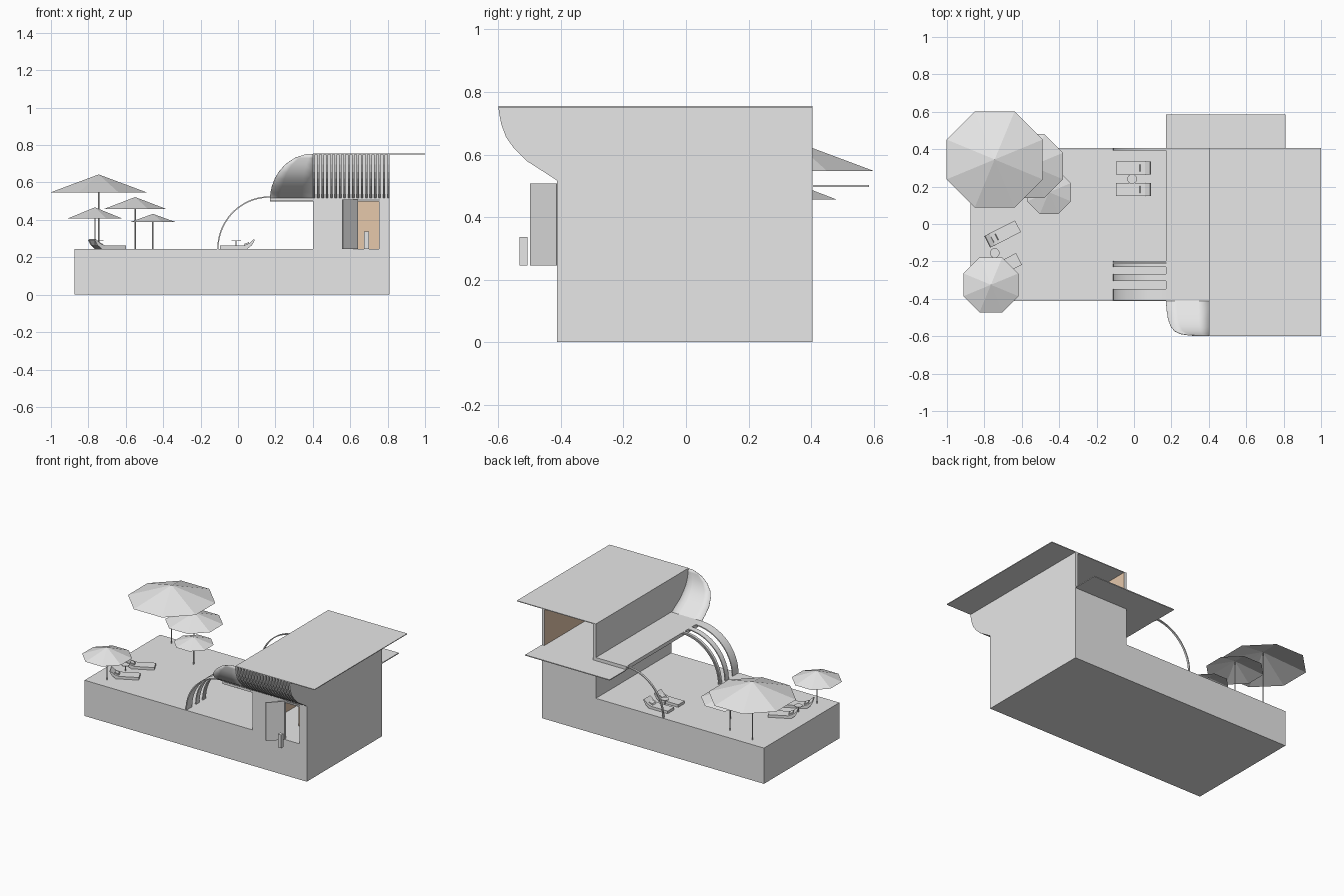
import bpy, bmesh, math
from mathutils import Matrix, Vector

cube = bpy.data.objects.get("Cube")
if cube:
    bpy.data.objects.remove(cube)


def material(name, rgb):
    m = bpy.data.materials.new(name)
    m.use_nodes = True
    m.diffuse_color = (*rgb, 1)
    m.node_tree.nodes["Principled BSDF"].inputs["Base Color"].default_value = (*rgb, 1)
    return m


GREY = material("pale grey", (0.8, 0.8, 0.8))
TAN = material("warm tan", (0.79, 0.58, 0.41))


def finish(name, bm, smooth=False):
    bmesh.ops.recalc_face_normals(bm, faces=bm.faces)
    me = bpy.data.meshes.new(name)
    bm.to_mesh(me)
    bm.free()
    ob = bpy.data.objects.new(name, me)
    bpy.context.collection.objects.link(ob)
    me.materials.append(GREY)
    me.materials.append(TAN)
    if smooth:
        bpy.ops.object.select_all(action='DESELECT')
        ob.select_set(True)
        bpy.context.view_layer.objects.active = ob
        bpy.ops.object.shade_smooth_by_angle(angle=math.radians(35))
    return ob


def box(name, x, y, z, tan=None):
    """Box from ranges; the face pointing along tan gets the tan colour."""
    bm = bmesh.new()
    bmesh.ops.create_cube(bm, size=1)
    for v in bm.verts:
        v.co = [(r[0] + r[1]) / 2 + c * (r[1] - r[0]) for c, r in zip(v.co, (x, y, z))]
    ob = finish(name, bm)
    if tan:
        for p in ob.data.polygons:
            p.material_index = int(p.normal.dot(Vector(tan)) > 0.9)
    return ob


def prism(name, pts, axis, a, b, smooth=False):
    """Extrude a 2D profile along x (yz points) or along y (xz points)."""
    bm = bmesh.new()
    put = (lambda p, t: (t, p[0], p[1])) if axis == 'x' else (lambda p, t: (p[0], t, p[1]))
    face = bm.faces.new([bm.verts.new(put(p, a)) for p in pts])
    out = bmesh.ops.extrude_face_region(bm, geom=[face])["geom"]
    shift = Vector(put((0, 0), b - a))
    bmesh.ops.translate(bm, vec=shift, verts=[g for g in out if isinstance(g, bmesh.types.BMVert)])
    return finish(name, bm, smooth)


def cylinder(name, x, y, z0, z1, r, sides=12):
    bm = bmesh.new()
    bmesh.ops.create_cone(bm, cap_ends=True, segments=sides, radius1=r, radius2=r, depth=z1 - z0,
                          matrix=Matrix.Translation((x, y, (z0 + z1) / 2)))
    return finish(name, bm, True)


FLOOR, TOP, FRONT, BACK = 0.245, 0.755, -0.412, 0.405
L, R = 0.4, 0.81

# Plinth and house walls
box("plinth", (-0.875, R), (FRONT, BACK), (0, FLOOR))
box("left_house_wall", (R - 0.02, R), (FRONT, BACK), (FLOOR, TOP), (-1, 0, 0))
box("right_house_wall", (L, L + 0.02), (FRONT, BACK), (FLOOR, TOP), (1, 0, 0))
box("back_wall", (L, R), (BACK - 0.02, BACK), (FLOOR, 0.5), (0, -1, 0))
WALL = (FRONT, FRONT + 0.02)
box("front_wall_beside_door", (L, 0.64), WALL, (FLOOR, 0.51))
box("front_wall_corner", (0.755, R), WALL, (FLOOR, 0.51))
box("front_wall_upper", (L, R), WALL, (0.51, TOP))
box("room_partition", (0.6, 0.79), (-0.2, -0.19), (FLOOR, 0.5), (0, -1, 0))

# Open door and small post beside it
door = box("open_door", (-0.117, 0), (-0.004, 0.004), (FLOOR, 0.508))
door.matrix_world = Matrix.Translation((0.64, FRONT, 0)) @ Matrix.Rotation(math.radians(46), 4, 'Z')
box("entrance_post", (0.675, 0.7), (-0.532, -0.506), (FLOOR, 0.337))

# Floors and roof
box("upper_floor", (L, R), (FRONT, BACK), (0.497, 0.503))
box("balcony", (0.17, L), (FRONT, BACK), (0.5, 0.525))
box("rear_balcony", (0.17, R), (BACK, 0.585), (0.497, 0.503))
box("roof", (L, 1.0), (-0.6, BACK), (0.75, TOP))

# Curved canopy: slats under the roof
CURVE = [(-0.6, 0.752), (-0.597, 0.73), (-0.59, 0.695), (-0.575, 0.655),
         (-0.55, 0.62), (-0.51, 0.58), (-0.46, 0.548), (FRONT, 0.517)]
N_SLATS = 18
for i in range(N_SLATS):
    x = L + (R - L - 0.012) * i / (N_SLATS - 1)
    prism("canopy_slat", CURVE + [(FRONT, 0.752)], 'x', x, x + 0.012)

# Curved canopy: rounded shell at the side
bm = bmesh.new()
rows = []
for y, z in CURVE + [(FRONT, 0.5)]:
    edge = L - 0.23 * math.sqrt(max(0, 1 - ((z - 0.5) / 0.255) ** 2))
    rows.append([bm.verts.new((edge + (L - edge) * k / 4, y, z)) for k in range(5)])
for a, b in zip(rows, rows[1:]):
    for k in range(4):
        bm.faces.new((a[k], a[k + 1], b[k + 1], b[k]))
shell = finish("canopy_shell", bm, True)
mod = shell.modifiers.new("thickness", 'SOLIDIFY')
mod.thickness = 0.003

# Arched ribs from the terrace to the balcony
def arc(r):
    return [(0.17 - r * math.cos(t), FLOOR + r * math.sin(t))
            for t in (math.pi / 2 * i / 20 for i in range(21))]


for y0, y1 in ((-0.41, -0.348), (-0.305, -0.267), (-0.23, -0.212), (-0.205, -0.198), (0.392, BACK)):
    prism("arched_rib", arc(0.281) + arc(0.274)[::-1], 'y', y0, y1, True)

# Parasols: x, y, radius, rim height, peak height
for x, y, r, rim, peak in ((-0.745, 0.345, 0.278, 0.547, 0.643), (-0.55, 0.31, 0.184, 0.457, 0.522),
                           (-0.455, 0.17, 0.127, 0.39, 0.432), (-0.765, -0.325, 0.159, 0.407, 0.467)):
    bm = bmesh.new()
    bmesh.ops.create_cone(bm, cap_ends=False, segments=8, radius1=r, radius2=0, depth=peak - rim,
                          matrix=Matrix.Translation((x, y, (rim + peak) / 2))
                          @ Matrix.Rotation(math.pi / 8, 4, 'Z'))
    bmesh.ops.remove_doubles(bm, verts=bm.verts, dist=0.0001)
    finish("parasol_canopy", bm)
    cylinder("parasol_pole", x, y, FLOOR, peak - 0.005, 0.0035, 8)

# Sun loungers with pillows, and side tables
SEAT = [(-0.095, 0), (-0.095, 0.018), (0.03, 0.018), (0.06, 0.03), (0.085, 0.052),
        (0.09, 0.047), (0.075, 0.02), (0.05, 0)]
for x, y, turn in ((0, 0.3, 0), (0, 0.185, 0), (-0.705, -0.055, 207), (-0.7, -0.23, 207)):
    place = Matrix.Translation((x, y, FLOOR)) @ Matrix.Rotation(math.radians(turn), 4, 'Z')
    prism("lounger", SEAT, 'y', -0.035, 0.035).matrix_world = place
    pillow = [(0.03, 0.018), (0.035, 0.027), (0.058, 0.036), (0.06, 0.03)]
    prism("lounger_pillow", pillow, 'y', -0.018, 0.018).matrix_world = place
for x, y in ((-0.01, 0.241), (-0.745, -0.155)):
    cylinder("side_table_top", x, y, 0.286, 0.29, 0.026, 16)
    cylinder("side_table_leg", x, y, FLOOR, 0.286, 0.003, 8)
